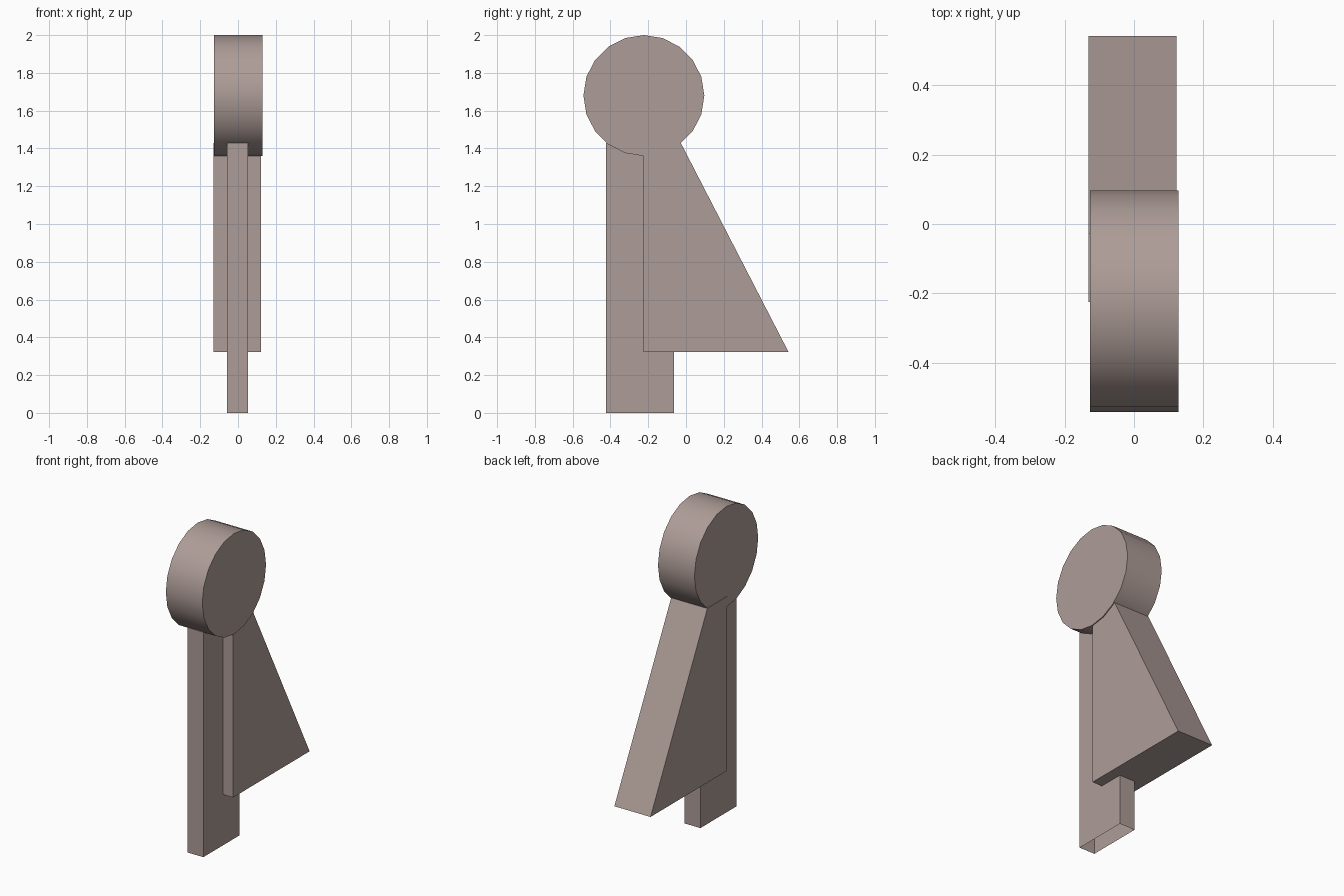
import bpy, bmesh, math

if "Cube" in bpy.data.objects:
    bpy.data.objects.remove(bpy.data.objects["Cube"])

# One flat colour for the whole model
mat = bpy.data.materials.new("warm grey")
mat.diffuse_color = (0.42, 0.335, 0.31, 1)
mat.use_nodes = True
mat.node_tree.nodes["Principled BSDF"].inputs["Base Color"].default_value = mat.diffuse_color


def prism(name, profile, x0, x1, open_bottom=False):
    """Extrude a (y, z) profile along x from x0 to x1."""
    bm = bmesh.new()
    face = bm.faces.new([bm.verts.new((x0, y, z)) for y, z in profile])
    ext = bmesh.ops.extrude_face_region(bm, geom=[face])
    moved = [v for v in ext["geom"] if isinstance(v, bmesh.types.BMVert)]
    bmesh.ops.translate(bm, verts=moved, vec=(x1 - x0, 0, 0))
    bmesh.ops.recalc_face_normals(bm, faces=bm.faces)
    if open_bottom:
        under = [f for f in bm.faces if f.normal.z < -0.9]
        bmesh.ops.delete(bm, geom=under, context='FACES_ONLY')
    mesh = bpy.data.meshes.new(name)
    bm.to_mesh(mesh)
    bm.free()
    mesh.materials.append(mat)
    obj = bpy.data.objects.new(name, mesh)
    bpy.context.collection.objects.link(obj)
    return obj


# Round head: 20-sided disc with its axis along x
circle = [(-0.223 + 0.32 * math.sin(math.tau * i / 20),
           1.68 + 0.32 * math.cos(math.tau * i / 20)) for i in range(20)]
head = prism("round_head", circle, -0.127, 0.129)
bpy.context.view_layer.objects.active = head
head.select_set(True)
bpy.ops.object.shade_smooth_by_angle(angle=math.radians(35))

# Thin upright post, open underneath
prism("post", [(-0.423, 0), (-0.063, 0), (-0.063, 1.428), (-0.423, 1.428)],
      -0.057, 0.053, open_bottom=True)

# Sloping wedge behind the post
prism("wedge", [(-0.225, 0.322), (0.543, 0.322), (-0.027, 1.428), (-0.225, 1.428)],
      -0.131, 0.123)
